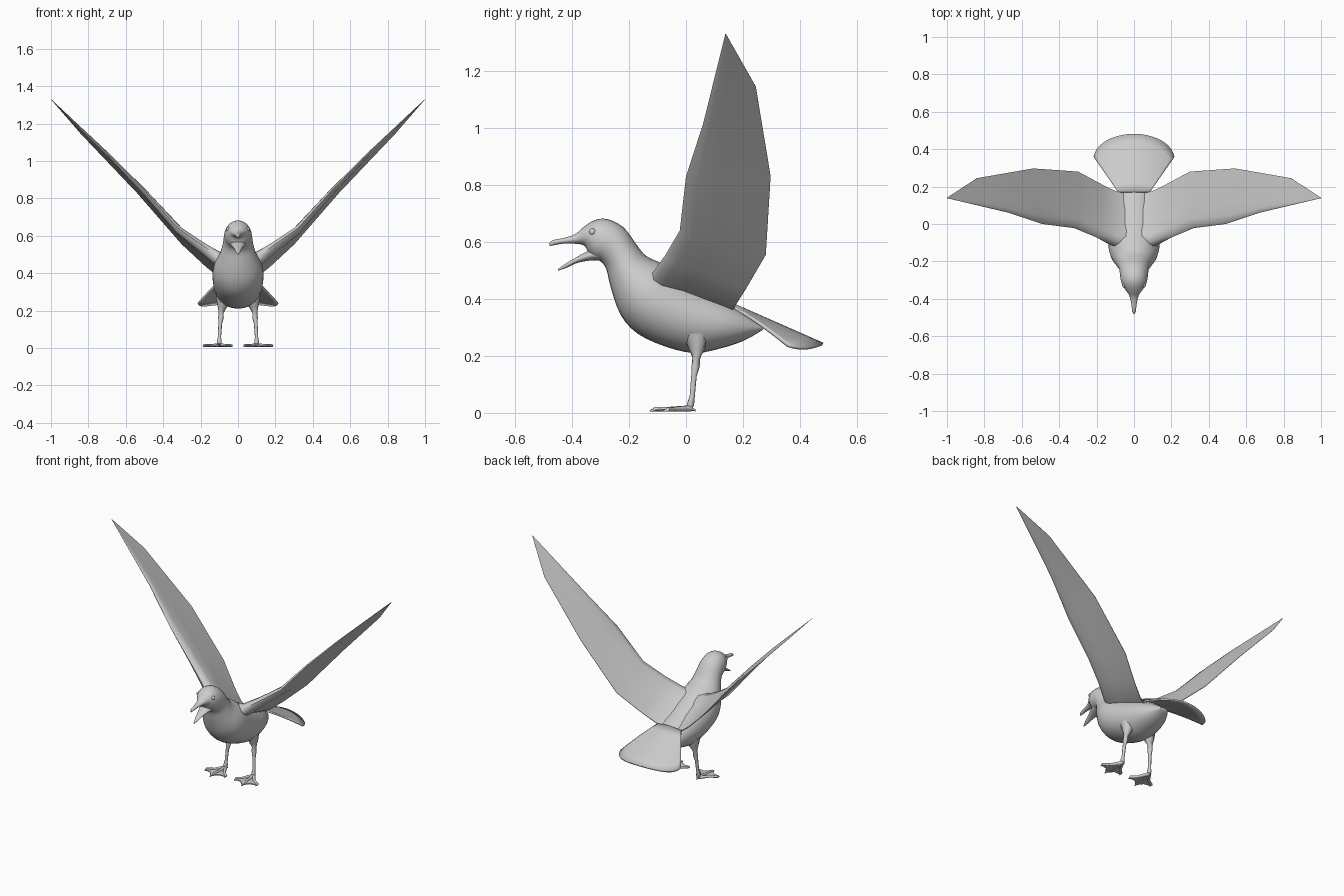
import bpy, bmesh, math
from mathutils import Vector as V

if "Cube" in bpy.data.objects:
    bpy.data.objects.remove(bpy.data.objects["Cube"])


def make(name, bm, mirror=False, angle=50):
    bmesh.ops.recalc_face_normals(bm, faces=bm.faces)
    me = bpy.data.meshes.new(name)
    bm.to_mesh(me)
    bm.free()
    ob = bpy.data.objects.new(name, me)
    bpy.context.collection.objects.link(ob)
    bpy.ops.object.select_all(action='DESELECT')
    ob.select_set(True)
    bpy.context.view_layer.objects.active = ob
    bpy.ops.object.shade_smooth_by_angle(angle=math.radians(angle))
    if mirror:
        ob.modifiers.new("mirror", 'MIRROR').use_mirror_merge = False
    return ob


def loft(bm, rings):
    rows = [[bm.verts.new(p) for p in r] for r in rings]
    n = len(rows[0])
    for a, b in zip(rows, rows[1:]):
        for i in range(n):
            j = (i + 1) % n
            bm.faces.new((a[i], a[j], b[j], b[i]))
    bm.faces.new(rows[0])
    bm.faces.new(rows[-1][::-1])


def smooth_rows(rows, steps):
    # Catmull-Rom interpolation of rows of numbers
    out = []
    for i in range(len(rows) - 1):
        p0, p1, p2, p3 = (rows[max(0, min(len(rows) - 1, i + k))] for k in (-1, 0, 1, 2))
        for s in range(steps):
            t = s / steps
            out.append([0.5 * (2 * b + (c - a) * t + (2 * a - 5 * b + 4 * c - d) * t * t
                               + (3 * b - a - 3 * c + d) * t ** 3)
                        for a, b, c, d in zip(p0, p1, p2, p3)])
    return out + [list(rows[-1])]


def upright_loft(name, rows, steps=3, n=24):
    # each row: top y, top z, bottom y, bottom z, half width
    rings = []
    for ty, tz, by, bz, w in smooth_rows(rows, steps):
        c, h = V((0, (ty + by) / 2, (tz + bz) / 2)), V((0, (ty - by) / 2, (tz - bz) / 2))
        rings.append([c + h * math.cos(a) + V((w * math.sin(a), 0, 0))
                      for a in (2 * math.pi * i / n for i in range(n))])
    bm = bmesh.new()
    loft(bm, rings)
    return make(name, bm)


def tube(bm, pts, n=10):
    # each point: x, y, z, radius
    rings = []
    for i, p in enumerate(pts):
        d = V(pts[min(i + 1, len(pts) - 1)][:3]) - V(pts[max(i - 1, 0)][:3])
        q = d.to_track_quat('Z', 'Y')
        rings.append([V(p[:3]) + q @ V((p[3] * math.cos(a), p[3] * math.sin(a), 0))
                      for a in (2 * math.pi * k / n for k in range(n))])
    loft(bm, rings)


# Body, neck, head and upper bill in one sweep
upright_loft("body_and_head", [
    (0.275, 0.302, 0.268, 0.29, 0.025), (0.22, 0.345, 0.20, 0.252, 0.07),
    (0.15, 0.39, 0.12, 0.226, 0.105), (0.05, 0.44, 0.03, 0.21, 0.125),
    (-0.04, 0.49, -0.07, 0.232, 0.135), (-0.09, 0.527, -0.17, 0.278, 0.135),
    (-0.12, 0.54, -0.23, 0.345, 0.122), (-0.15, 0.56, -0.264, 0.44, 0.097),
    (-0.18, 0.60, -0.28, 0.505, 0.082), (-0.22, 0.652, -0.302, 0.533, 0.076),
    (-0.275, 0.68, -0.325, 0.54, 0.071), (-0.32, 0.677, -0.342, 0.56, 0.06),
    (-0.36, 0.652, -0.355, 0.585, 0.042), (-0.39, 0.627, -0.38, 0.593, 0.024),
    (-0.43, 0.614, -0.43, 0.594, 0.014), (-0.465, 0.607, -0.465, 0.588, 0.010),
    (-0.481, 0.596, -0.478, 0.585, 0.003)])

# Open lower bill
upright_loft("lower_bill", [
    (-0.29, 0.585, -0.295, 0.535, 0.05), (-0.345, 0.568, -0.335, 0.535, 0.036),
    (-0.39, 0.543, -0.383, 0.526, 0.022), (-0.42, 0.526, -0.415, 0.511, 0.014),
    (-0.45, 0.504, -0.448, 0.499, 0.003)])

# Eyes
bm = bmesh.new()
bmesh.ops.create_uvsphere(bm, u_segments=12, v_segments=8, radius=0.012)
bmesh.ops.translate(bm, verts=bm.verts, vec=(0.052, -0.328, 0.635))
make("eyes", bm, mirror=True)

# Wings: leading edge, trailing edge, thickness
foil = [(0, 0), (0.04, 0.35), (0.15, 0.5), (0.4, 0.3), (1, 0.03),
        (1, -0.03), (0.4, -0.2), (0.15, -0.4), (0.04, -0.3)]
stations = [
    ((0.03, -0.13, 0.47), (0.04, 0.16, 0.355), 0.11),
    ((0.115, -0.115, 0.495), (0.10, 0.175, 0.38), 0.085),
    ((0.20, -0.072, 0.555), (0.17, 0.21, 0.435), 0.06),
    ((0.32, -0.022, 0.64), (0.30, 0.28, 0.555), 0.045),
    ((0.49, 0.0, 0.83), (0.54, 0.297, 0.83), 0.03),
    ((0.67, 0.06, 1.015), (0.84, 0.245, 1.145), 0.018),
    ((1.0, 0.138, 1.33), (0.998, 0.142, 1.327), 0.002)]
rings = []
for le, te, th in stations:
    le, te = V(le), V(te)
    up = V((0.7, 0, 0.7)).cross(te - le).normalized()
    rings.append([le.lerp(te, t) + up * h * th for t, h in foil])
bm = bmesh.new()
loft(bm, rings)
make("wings", bm, mirror=True)

# Arched tail fan
bm = bmesh.new()
NU, NV = 20, 6
grid = []
for j in range(NV + 1):
    row = []
    for i in range(NU + 1):
        u, v = 2 * i / NU - 1, j / NV
        a = u * math.radians(85)
        x = (1 - v) * 0.085 * u + v * 0.215 * math.sin(a)
        y = (1 - v) * 0.17 + v * (0.345 + 0.135 * math.cos(a))
        z = 0.378 - 0.44 * (y - 0.17) - 1.3 * x * x
        row.append(bm.verts.new((x, y, z)))
    grid.append(row)
for r, s in zip(grid, grid[1:]):
    for i in range(NU):
        bm.faces.new((r[i], r[i + 1], s[i + 1], s[i]))
tail = make("tail", bm)
sol = tail.modifiers.new("thickness", 'SOLIDIFY')
sol.thickness, sol.offset = 0.01, 0

# Legs
bm = bmesh.new()
tube(bm, [(0.075, 0.035, 0.27, 0.045), (0.085, 0.038, 0.22, 0.026), (0.09, 0.036, 0.19, 0.014),
          (0.091, 0.034, 0.165, 0.015), (0.095, 0.028, 0.13, 0.010), (0.099, 0.022, 0.06, 0.009),
          (0.10, 0.016, 0.03, 0.013), (0.10, 0.01, 0.008, 0.008)])
make("legs", bm, mirror=True)

# Toes and webbing
tips = [(0.035, -0.085), (0.112, -0.122), (0.183, -0.075)]
bm = bmesh.new()
for x, y in tips:
    tube(bm, [(0.10, 0.018, 0.016, 0.011), ((0.10 + x) / 2, y / 2, 0.013, 0.008),
              (x, y + 0.012, 0.012, 0.008), (x, y - 0.005, 0.006, 0.002)], 8)
tube(bm, [(0.10, 0.01, 0.018, 0.008), (0.098, 0.034, 0.008, 0.003)], 8)
make("toes", bm, mirror=True)
bm = bmesh.new()
mids = [(0.076, -0.085), (0.142, -0.082)]
outline = [(0.10, 0.01), tips[0], mids[0], tips[1], mids[1], tips[2]]
low = [bm.verts.new((x, y, 0.008)) for x, y in outline]
high = [bm.verts.new((x, y, 0.014)) for x, y in outline]
bm.faces.new(low[::-1])
bm.faces.new(high)
for i in range(6):
    j = (i + 1) % 6
    bm.faces.new((low[i], low[j], high[j], high[i]))
make("foot_webs", bm, mirror=True, angle=30)
